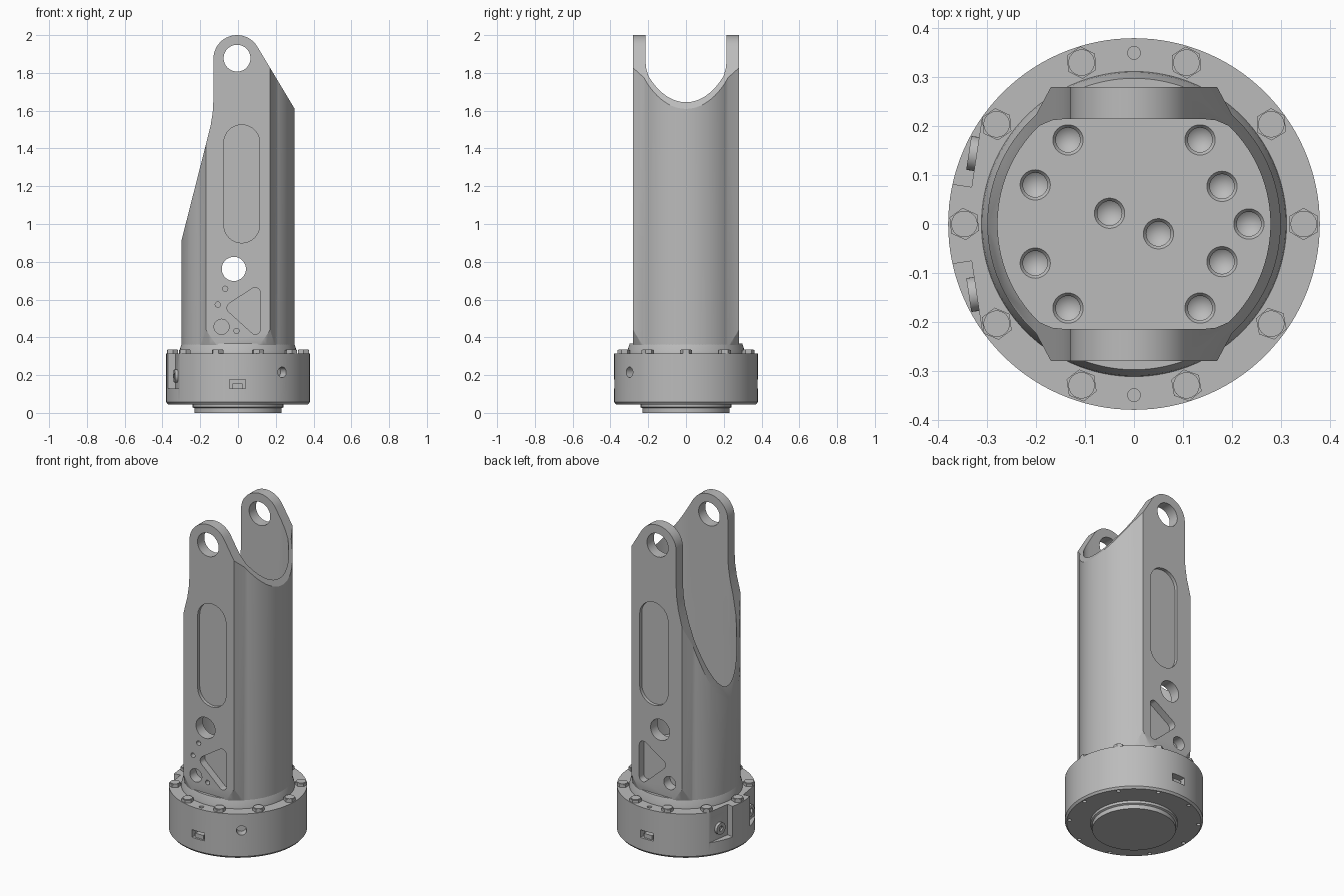
import bpy, bmesh, math
from math import sin, cos, radians, pi
from mathutils import Matrix, Vector
from mathutils.geometry import convex_hull_2d

if "Cube" in bpy.data.objects:
    bpy.data.objects.remove(bpy.data.objects["Cube"], do_unlink=True)

grey = bpy.data.materials.new("machined grey")
grey.use_nodes = True
grey.diffuse_color = (0.5, 0.5, 0.5, 1)
grey.node_tree.nodes["Principled BSDF"].inputs["Base Color"].default_value = (0.5, 0.5, 0.5, 1)


def finish(name, bm, matrix=Matrix()):
    bmesh.ops.recalc_face_normals(bm, faces=bm.faces)
    mesh = bpy.data.meshes.new(name)
    bm.to_mesh(mesh)
    bm.free()
    mesh.transform(matrix)
    mesh.materials.append(grey)
    ob = bpy.data.objects.new(name, mesh)
    bpy.context.collection.objects.link(ob)
    return ob


def prism(name, pts, lo, hi, axis="Z", matrix=Matrix()):
    """Extrude a 2D outline along Z (points are x, y) or Y (points are x, z)."""
    bm = bmesh.new()
    place = (lambda p, h: (p[0], p[1], h)) if axis == "Z" else (lambda p, h: (p[0], h, p[1]))
    rings = [[bm.verts.new(place(p, h)) for p in pts] for h in (lo, hi)]
    for ring in rings:
        bm.faces.new(ring)
    n = len(pts)
    for i in range(n):
        j = (i + 1) % n
        bm.faces.new((rings[0][i], rings[0][j], rings[1][j], rings[1][i]))
    return finish(name, bm, matrix)


def lathe(name, profile, loc=(0, 0, 0), steps=96):
    """Revolve (radius, height) points about Z."""
    bm = bmesh.new()
    vs = [bm.verts.new((r, 0, z)) for r, z in profile]
    edges = [bm.edges.new(pair) for pair in zip(vs, vs[1:])]
    bmesh.ops.spin(bm, geom=vs + edges, cent=(0, 0, 0), axis=(0, 0, 1),
                   angle=2 * pi, steps=steps, use_duplicate=False)
    bmesh.ops.remove_doubles(bm, verts=bm.verts, dist=1e-5)
    return finish(name, bm, Matrix.Translation(loc))


def arc(cx, cy, r, a0, a1, n):
    return [(cx + r * cos(radians(a0 + (a1 - a0) * i / n)),
             cy + r * sin(radians(a0 + (a1 - a0) * i / n))) for i in range(n + 1)]


def circle(cx, cy, r, n=32):
    return arc(cx, cy, r, 0, 360, n)[:-1]


def hull(*circles):
    """Rounded outline wrapped around several circles."""
    pts = [Vector(p) for c in circles for p in circle(*c, 40)]
    return [tuple(pts[i]) for i in convex_hull_2d(pts)]


def rect(x0, x1, y0, y1):
    return [(x0, y0), (x1, y0), (x1, y1), (x0, y1)]


def cut(target, tool, operation="DIFFERENCE"):
    tool.hide_render = True
    mod = target.modifiers.new("cut", "BOOLEAN")
    mod.operation, mod.object, mod.solver = operation, tool, "EXACT"
    bpy.context.view_layer.objects.active = target
    bpy.ops.object.modifier_apply(modifier=mod.name)
    bpy.data.objects.remove(tool, do_unlink=True)


def symmetric(right_half):
    """Close an outline from its right side by turning it half round."""
    return right_half + [(-x, -y) for x, y in right_half]


# Fork body: round tube with flat pads front and back
FLOOR = 0.5
outline = symmetric([(0.17, -0.28)] + arc(0, 0, 0.3, -48, 48, 28) + [(0.17, 0.28)])
body = prism("fork_body", outline, 0.36, 2.05)

# Side silhouette with rounded eyes and slanted cuts
silhouette = ([(-0.4, 0.3), (0.4, 0.3), (0.4, 1.443)]
              + arc(-0.005, 1.875, 0.125, 31, 180, 24)
              + [(-0.13, 1.66), (-0.134, 1.59), (-0.145, 1.52), (-0.165, 1.44), (-0.4, 0.517)])
cut(body, prism("silhouette", silhouette, -0.5, 0.5, "Y"), "INTERSECT")

# Conical trim at the foot of the pads
cut(body, lathe("foot_trim", [(0, 0.3), (0.283, 0.3), (0.302, 0.36), (0.364, 0.555),
                              (0.364, 2.1), (0, 2.1)]), "INTERSECT")

# Inner cavity
cavity = symmetric([(0.14, -0.215), (0.168, -0.212)] + arc(0, 0, 0.279, -46, 46, 28)
                   + [(0.168, 0.212), (0.14, 0.215)])
cut(body, prism("cavity", cavity, FLOOR, 2.2))

# Through holes in both arms
cut(body, prism("eye_hole", circle(-0.005, 1.878, 0.071, 48), -0.5, 0.5, "Y"))
cut(body, prism("cross_hole", circle(-0.022, 0.762, 0.064, 48), -0.5, 0.5, "Y"))

# Pockets on both pads
for s in (-1, 1):
    for shape, depth in ((hull((0.02, 0.995, 0.095), (0.02, 1.43, 0.095)), 0.02),
                         (hull((0.09, 0.635, 0.028), (0.092, 0.442, 0.026),
                               (-0.028, 0.556, 0.03)), 0.045),
                         (circle(-0.087, 0.456, 0.04), 0.06)):
        ends = sorted((s * (0.28 - depth), s * 0.4))
        cut(body, prism("pocket", shape, *ends, "Y"))

# Dowel holes on the front pad
for x, z in ((-0.068, 0.657), (-0.107, 0.573), (-0.008, 0.434)):
    cut(body, prism("dowel_hole", circle(x, z, 0.014, 16), -0.4, -0.25, "Y"))

# Drilled holes in the cavity floor
spots = [(0.235, 0), (-0.05, 0.022), (0.05, -0.02)]
for s in (-1, 1):
    spots += [(-0.135, s * 0.172), (0.135, s * 0.172), (-0.202, s * 0.08), (0.18, s * 0.077)]
for x, y in spots:
    cut(body, lathe("drill", [(0, -0.08), (0.025, -0.06), (0.025, -0.008), (0.031, 0),
                              (0.031, 0.02), (0, 0.02)], (x, y, FLOOR), 32))

# Round base flange with neck and foot
base = lathe("base_flange", [(0, 0), (0.23, 0), (0.23, 0.025), (0.24, 0.03), (0.24, 0.045),
                             (0.37, 0.045), (0.38, 0.057), (0.38, 0.315), (0.312, 0.315),
                             (0.31, 0.33), (0.298, 0.367), (0, 0.367)], steps=120)
parts = [body, base]

# Side port
port_turn = Matrix.Rotation(radians(38), 4, "Z")
cut(base, prism("port", circle(0, 0.215, 0.028), -0.5, -0.33, "Y", port_turn))

for s in (-1, 1):
    # Front and back notch with a small latch inside
    cut(base, prism("notch", rect(-0.045, 0.04, 0.13, 0.176), *sorted((s * 0.34, s * 0.5)), "Y"))
    parts.append(prism("notch_latch", rect(-0.03, 0.025, 0.129, 0.155),
                       *sorted((s * 0.335, s * 0.368)), "Y"))
    cut(base, prism("pin_hole", circle(0, s * 0.35, 0.013, 20), 0.28, 0.4))

    # Side pocket with a ring plug
    place = Matrix.Translation((-0.322, s * 0.143, 0)) @ Matrix.Rotation(-s * 0.15, 4, "Z")
    cut(base, prism("plug_pocket", rect(-0.2, 0, *sorted((-s * 0.068, s * 0.12))),
                    0.13, 0.4, "Z", place))
    turn = place @ Matrix.Translation((0, 0, 0.195)) @ Matrix.Rotation(-pi / 2, 4, "Y")
    plug = prism("ring_plug", circle(0, 0, 0.035), -0.005, 0.016, "Z", turn)
    cut(plug, prism("plug_bore", circle(0, 0, 0.015, 20), 0.004, 0.05, "Z", turn))
    parts.append(plug)

# Ring of hex bolts, with blind holes beneath
for i in range(10):
    a = radians(36 * i)
    x, y = cos(a), sin(a)
    bolt = Matrix.Translation((0.347 * x, 0.347 * y, 0)) @ Matrix.Rotation(a * 1.7 + pi / 6, 4, "Z")
    parts.append(prism("bolt_head", circle(0, 0, 0.033, 6), 0.31, 0.332, "Z", bolt))
    parts.append(prism("bolt_crown", circle(0, 0, 0.027, 24), 0.33, 0.336, "Z", bolt))
    cut(base, prism("under_hole", circle(0.355 * x, 0.355 * y, 0.011, 16), 0.02, 0.075))

# Smooth shading with sharp edges kept
bpy.ops.object.select_all(action="DESELECT")
for ob in parts:
    ob.select_set(True)
bpy.context.view_layer.objects.active = body
bpy.ops.object.shade_smooth_by_angle(angle=radians(30))
